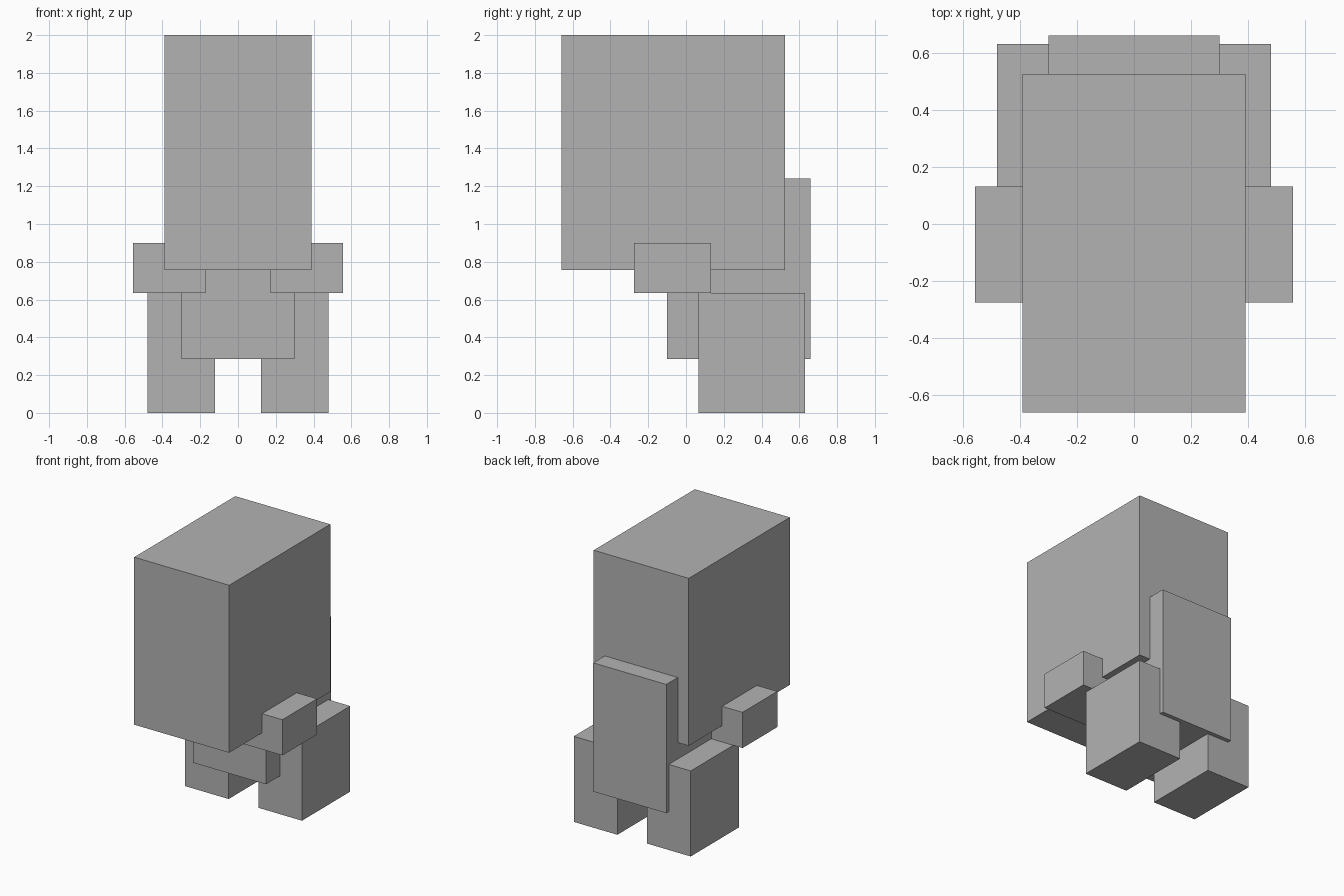
import bpy
import bmesh
from mathutils import Vector

cube = bpy.data.objects.get("Cube")
if cube:
    bpy.data.objects.remove(cube, do_unlink=True)

# Single flat colour
grey = bpy.data.materials.new("plain_grey")
grey.use_nodes = True
colour = (0.45, 0.45, 0.45, 1)
grey.diffuse_color = colour
grey.node_tree.nodes["Principled BSDF"].inputs["Base Color"].default_value = colour


def box(name, low, high):
    """Add a box spanning two opposite corners."""
    low, high = Vector(low), Vector(high)
    size, centre = high - low, (low + high) / 2
    bm = bmesh.new()
    bmesh.ops.create_cube(bm, size=1)
    bmesh.ops.scale(bm, vec=size, verts=bm.verts)
    mesh = bpy.data.meshes.new(name)
    bm.to_mesh(mesh)
    bm.free()
    mesh.materials.append(grey)
    obj = bpy.data.objects.new(name, mesh)
    obj.location = centre
    bpy.context.collection.objects.link(obj)
    return obj


def box_pair(name, low, high):
    """Add a left box and its mirror image on the right."""
    box("left_" + name, low, high)
    box("right_" + name, (-high[0], low[1], low[2]), (-low[0], high[1], high[2]))


# Large head over a body that stands out behind it
box("head", (-0.39, -0.66, 0.757), (0.39, 0.525, 2))
box("body", (-0.3, -0.1, 0.285), (0.3, 0.66, 1.24))

# Limbs
box_pair("arm", (0.172, -0.275, 0.635), (0.557, 0.132, 0.9))
box_pair("leg", (0.122, 0.065, 0), (0.48, 0.63, 0.635))
